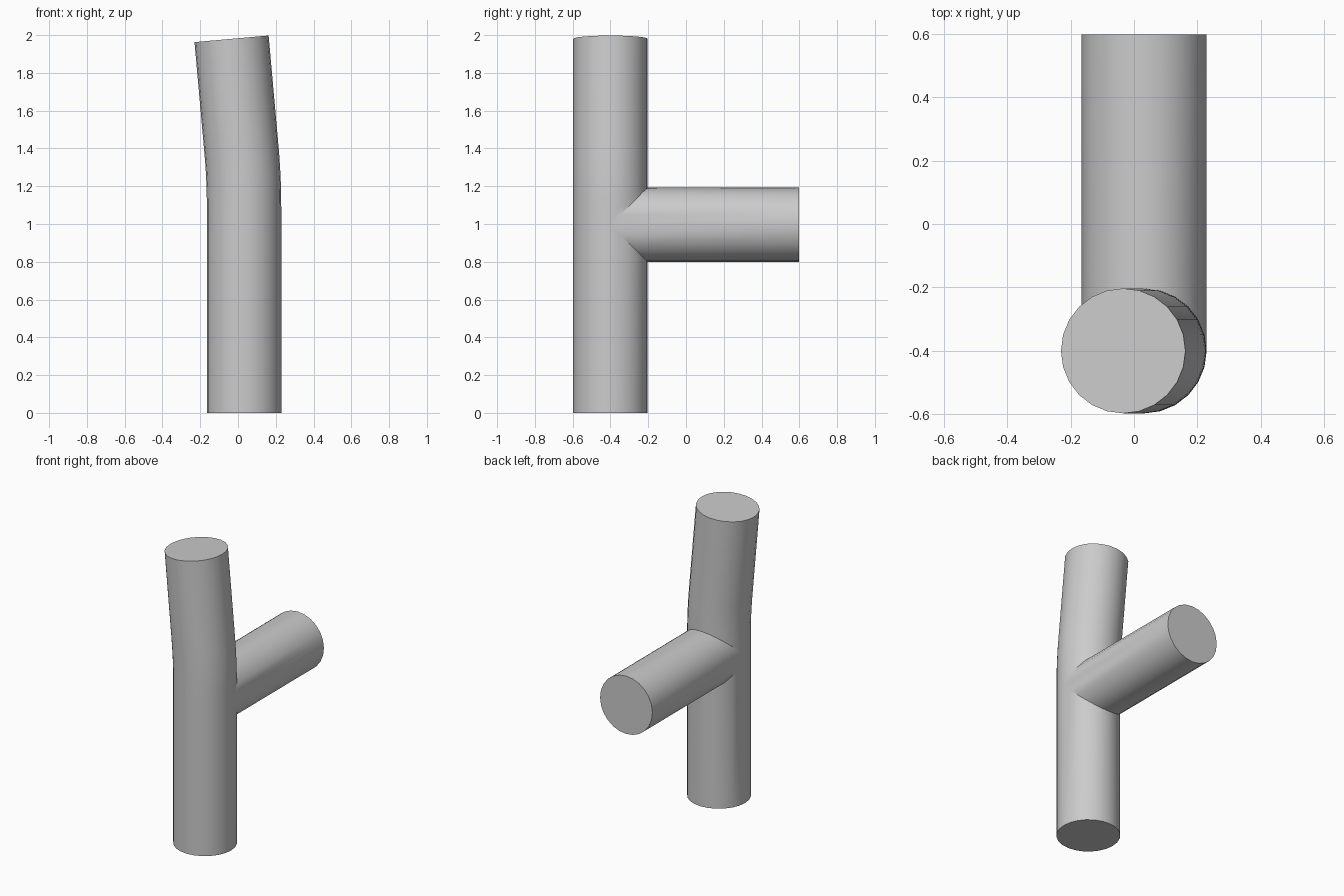
import bpy, bmesh
from math import sin, cos, pi, radians

if "Cube" in bpy.data.objects:
    bpy.data.objects.remove(bpy.data.objects["Cube"])

N = 24                       # sides of every pipe
R = 0.197                    # pipe radius
CX, CY, CZ = 0.032, -0.4, 0.995   # junction centre
Y_END = 0.597                # branch end
TILT = radians(5.1)
BEND_START, BEND_END = 1.09, 1.39
BEND_R = (BEND_END - BEND_START) / TILT
TOP = 1.983                  # length along the main pipe


def place(s, dx, dy):
    """Point at distance s along the main pipe, offset dx, dy in its section."""
    a = min(max((s - BEND_START) / BEND_R, 0), TILT)
    x = CX - BEND_R * (1 - cos(a))
    z = min(s, BEND_START) + BEND_R * sin(a)
    rest = max(s - BEND_END, 0)
    return (x - rest * sin(a) + dx * cos(a), CY + dy, z + rest * cos(a) + dx * sin(a))


bm = bmesh.new()
angles = [2 * pi * i / N for i in range(N)]


def ring(points):
    return [bm.verts.new(p) for p in points]


def skin(rings):
    for a, b in zip(rings, rings[1:]):
        for i in range(N):
            j = (i + 1) % N
            bm.faces.new((a[i], a[j], b[j], b[i]))


def notch(a):
    return max(R * sin(a), 0)


# Lower half of the main pipe, notched for the branch
lower = [ring(place(0, R * cos(a), R * sin(a)) for a in angles),
         ring(place(CZ - notch(a), R * cos(a), R * sin(a)) for a in angles)]
skin(lower)
bm.faces.new(lower[0])

# Upper half: from the notch through the gentle bend to the tilted end
upper = []
for k in range(8):
    row = []
    for a in angles:
        s0 = max(CZ + notch(a), BEND_START) if k else CZ + notch(a)
        s = s0 + (BEND_END - s0) * max(k - 1, 0) / 6
        row.append(place(s, R * cos(a), R * sin(a)))
    upper.append(ring(row))
upper.append(ring(place(TOP, R * cos(a), R * sin(a)) for a in angles))
skin(upper)
bm.faces.new(upper[-1])

# Side branch, mitred into the notch
start = ring(place(CZ + R * sin(a), R * cos(a), R * abs(sin(a))) for a in angles)
end = ring((CX + R * cos(a), Y_END, CZ + R * sin(a)) for a in angles)
skin([start, end])
bm.faces.new(end)

bmesh.ops.remove_doubles(bm, verts=bm.verts, dist=0.003)
bmesh.ops.recalc_face_normals(bm, faces=bm.faces)
mesh = bpy.data.meshes.new("pipe_junction")
bm.to_mesh(mesh)
bm.free()
pipe = bpy.data.objects.new("pipe_junction", mesh)
bpy.context.collection.objects.link(pipe)
bpy.context.view_layer.objects.active = pipe
pipe.select_set(True)
bpy.ops.object.shade_smooth_by_angle(angle=radians(30))
